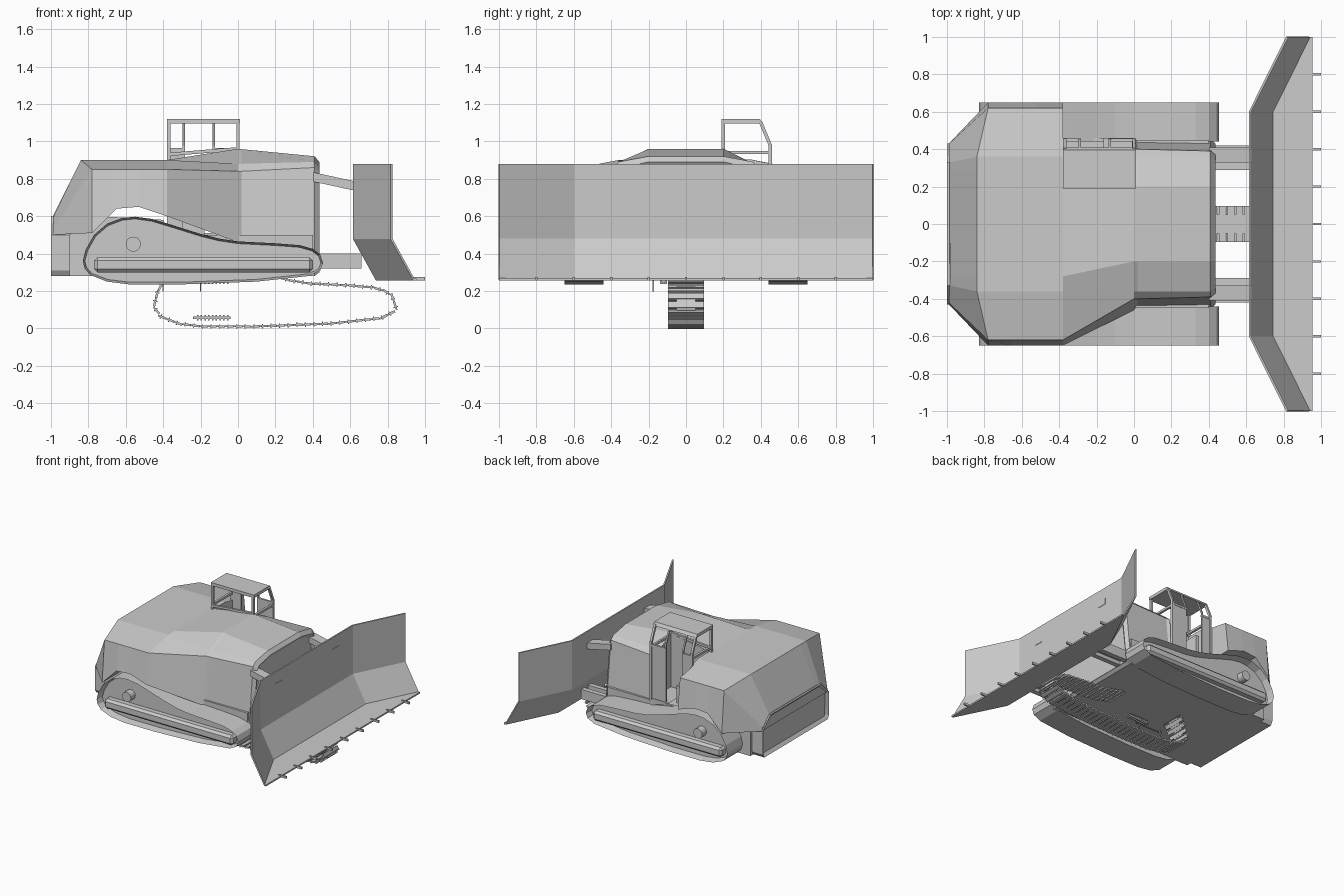
import bpy, bmesh, math
from mathutils import Vector, Matrix

if "Cube" in bpy.data.objects:
    bpy.data.objects.remove(bpy.data.objects["Cube"])

grey = bpy.data.materials.new("plain_grey")
grey.use_nodes = True
grey.diffuse_color = (0.6, 0.6, 0.6, 1)
grey.node_tree.nodes["Principled BSDF"].inputs["Base Color"].default_value = (0.6, 0.6, 0.6, 1)


def finish(name, bm):
    bmesh.ops.recalc_face_normals(bm, faces=bm.faces)
    mesh = bpy.data.meshes.new(name)
    bm.to_mesh(mesh)
    bm.free()
    mesh.materials.append(grey)
    obj = bpy.data.objects.new(name, mesh)
    bpy.context.collection.objects.link(obj)
    return obj


def add_box(bm, lo, hi):
    lo, hi = Vector(lo), Vector(hi)
    m = Matrix.Translation((lo + hi) / 2) @ Matrix.Diagonal((*(hi - lo), 1))
    bmesh.ops.create_cube(bm, size=1, matrix=m)


def box(name, lo, hi):
    bm = bmesh.new()
    add_box(bm, lo, hi)
    return finish(name, bm)


def add_bar(bm, a, b, w):
    # square bar between two points
    a, b = Vector(a), Vector(b)
    d = b - a
    m = Matrix.Translation((a + b) / 2) @ d.to_track_quat("Z", "Y").to_matrix().to_4x4()
    bmesh.ops.create_cube(bm, size=1, matrix=m @ Matrix.Diagonal((w, w, d.length + w * 0.6, 1)))


def loft(name, rings, inset=None):
    # closed rings joined by quads; inset = (ring index, thickness, depth)
    bm = bmesh.new()
    vs = [[bm.verts.new(p) for p in r] for r in rings]
    n = len(rings[0])
    for r0, r1 in zip(vs, vs[1:]):
        for i in range(n):
            bm.faces.new((r0[i], r0[(i + 1) % n], r1[(i + 1) % n], r1[i]))
    caps = [bm.faces.new(vs[0]), bm.faces.new(vs[-1])]
    bmesh.ops.recalc_face_normals(bm, faces=bm.faces)
    if inset:
        bmesh.ops.inset_region(bm, faces=[caps[inset[0]]], thickness=inset[1])
        bmesh.ops.translate(bm, verts=caps[inset[0]].verts, vec=inset[2])
    return finish(name, bm)


def both(half):
    # mirror a half section across the centre plane
    return half + [(x, -y, z) for x, y, z in reversed(half)]


# Upper body shell
low_rear = [(-.99, .43, .5), (-.99, .42, .53), (-.985, .33, .6), (-.985, .28, .61)]
deck = lambda x, xt, z: [(x, .65, z), (x, .62, .85), (xt, .36, .9), (xt, .28, .9)]
shell = loft("body_shell", [both(r) for r in (
    low_rear,
    deck(-.78, -.84, .51),
    deck(-.65, -.65, .64),
    deck(-.53, -.53, .65),
    deck(-.38, -.38, .6),
    [(0, .46, .46), (0, .4, .84), (0, .36, .88), (0, .2, .96)],
    [(.02, .46, .28), (.02, .4, .84), (.02, .36, .88), (.02, .2, .958)],
    [(.41, .455, .28), (.41, .39, .86), (.41, .36, .89), (.41, .2, .92)],
    [(.435, .43, .3), (.435, .37, .83), (.435, .34, .86), (.435, .2, .89)])],
    inset=(1, .03, (-.02, 0, 0)))

# Cab recess cut out of the left side
for i, (lo, hi) in enumerate((((-.38, .46, .3), (.01, .8, 1.1)),
                              ((-.36, .21, .52), (-.01, .7, 1.1)))):
    cutter = box(f"cab_cutter_{i}", lo, hi)
    cutter.hide_render = True
    cutter.hide_set(True)
    cutter.display_type = "WIRE"
    mod = shell.modifiers.new(f"cab_cut_{i}", "BOOLEAN")
    mod.operation, mod.solver, mod.object = "DIFFERENCE", "EXACT", cutter

# Lower hull and rear box with framed panel
side = [(-.9, .28), (-.9, .5), (-.75, .6), (-.4, .58), (-.36, .5), (.4, .5), (.4, .28)]
loft("lower_hull", [[(x, y, z) for x, z in side] for y in (-.45, .45)])
rear = both([(0, .41, .28), (0, .43, .31), (0, .43, .5), (0, .33, .6)])
loft("rear_box", [[(x, y, z) for _, y, z in rear] for x in (-1, -.8)],
     inset=(0, .03, (.02, 0, 0)))

# Side tracks
outline = [(-.83, .36), (-.815, .42), (-.77, .5), (-.7, .56), (-.62, .59), (-.55, .597),
           (-.46, .585), (-.36, .555), (-.2, .505), (-.1, .48), (0, .465), (.2, .455),
           (.33, .445), (.4, .425), (.44, .395), (.455, .35), (.44, .31), (.38, .28),
           (.1, .25), (-.3, .235), (-.58, .235), (-.7, .25), (-.79, .285), (-.82, .32)]
for tag, s in (("left", 1), ("right", -1)):
    loft(f"{tag}_track", [[(x, s * y, z) for x, z in outline] for y in (.44, .65)],
         inset=(1, .012, (0, -s * .06, 0)))
    rail = box(f"{tag}_track_rail", (-.77, min(s * .56, s * .648), .3),
               (.4, max(s * .56, s * .648), .38))
    bev = rail.modifiers.new("rounded_ends", "BEVEL")
    bev.width, bev.segments = .018, 1
    bm = bmesh.new()
    m = Matrix.Translation((-.56, s * .61, .45)) @ Matrix.Rotation(math.pi / 2, 4, "X")
    bmesh.ops.create_cone(bm, cap_ends=True, segments=16, radius1=.04, radius2=.04,
                          depth=.076, matrix=m)
    finish(f"{tag}_track_hub", bm)

# Centre chain: plates spaced evenly round the same outline, moved forward and down
path = [Vector((x + .385, 0, z - .225)) for x, z in outline]
legs = list(zip(path, path[1:] + path[:1]))
total = sum((b - a).length for a, b in legs)
count = 62
bm = bmesh.new()
for k in range(count):
    t = total * k / count
    for a, b in legs:
        if t <= (b - a).length:
            break
        t -= (b - a).length
    d = (b - a).normalized()
    m = Matrix.Translation(a + d * t) @ Matrix(
        (d, Vector((0, 1, 0)), d.cross(Vector((0, 1, 0))))).transposed().to_4x4()
    for off, size in ((0, (.036, .19, .012)), (.012, (.006, .19, .024)), (.022, (.014, .1, .008))):
        bmesh.ops.create_cube(bm, size=1, matrix=m @ Matrix.Translation((off, 0, 0))
                              @ Matrix.Diagonal((*size, 1)))
finish("centre_chain", bm)

# Small fittings under the hull
bm = bmesh.new()
for y, z in ((-.12, .25), (0, .057)):
    add_box(bm, (-.24, y - .012, z - .006), (-.04, y + .012, z + .006))
    for i in range(9):
        x = -.22 + i * .02
        add_box(bm, (x, y - .018, z - .014), (x + .008, y + .018, z + .014))
add_bar(bm, (-.4, -.175, .2), (-.4, -.175, .28), .006)
add_bar(bm, (-.2, -.175, .2), (-.2, -.175, .28), .006)
add_bar(bm, (-.42, -.175, .255), (-.16, -.175, .255), .006)
finish("underside_fittings", bm)

# Blade: bent sheet, swept forward at both wings, with flat cutting floor
t = .012
bm = bmesh.new()
rows = []
for y in (-1, -.6, .6, 1):
    x = .82 if abs(y) == 1 else .62
    rows.append([bm.verts.new(p) for p in (
        (x, y, .88), (x, y, .48), (x + .12, y, .262), (.955, y, .262))])
for r0, r1 in zip(rows, rows[1:]):
    for i in range(3):
        bm.faces.new((r0[i], r0[i + 1], r1[i + 1], r1[i]))
blade = finish("blade", bm)
sol = blade.modifiers.new("sheet_thickness", "SOLIDIFY")
sol.thickness, sol.offset = t, 0

# Teeth along the cutting edge
bm = bmesh.new()
for i in range(-4, 5):
    add_box(bm, (.93, i * .2 - .006, .256), (1, i * .2 + .006, .274))
finish("blade_teeth", bm)

# Push arms
for tag, s in (("left", 1), ("right", -1)):
    loft(f"{tag}_upper_arm", [[(x, s * y, z) for y, z in
         ((.33, top), (.41, top), (.41, top - .05), (.33, top - .05))]
         for x, top in ((.4, .835), (.63, .785))])
    bm = bmesh.new()
    for y in (.31, .4):
        add_box(bm, (.38, s * y - .02, .32), (.66, s * y + .02, .4))
    add_box(bm, (.38, s * .355 - .04, .35), (.66, s * .355 + .04, .365))
    finish(f"{tag}_lower_arm", bm)

# Cab roof, frame and seat
roof = [(.19, 1.095), (.19, 1.12), (.395, 1.12), (.41, 1.095)]
loft("cab_roof", [[(x, y, z) for y, z in roof] for x in (-.38, .012)])
bm = bmesh.new()
w = .018
for x in (-.37, 0):
    add_bar(bm, (x, .2, .88), (x, .2, 1.1), w)
    add_bar(bm, (x, .45, .5), (x, .45, .98), w)
    add_bar(bm, (x, .45, .98), (x, .4, 1.1), w)
    add_bar(bm, (x, .2, .94), (x, .45, .94), w)
for x in (-.29, -.13):
    add_bar(bm, (x, .45, .5), (x, .45, .98), .012)
    add_bar(bm, (x, .45, .98), (x, .4, 1.1), .012)
for a, b in ((-.37, -.29), (-.13, 0)):
    add_bar(bm, (a, .45, .955), (b, .45, .955), .016)
add_bar(bm, (-.37, .2, .93), (0, .2, .96), w)
add_bar(bm, (-.37, .45, .5), (0, .45, .5), w)
finish("cab_frame", bm)

# Lower side panels flanking the doorway
box("cab_rear_panel", (-.37, .445, .5), (-.29, .455, .95))
box("cab_front_panel", (-.13, .445, .5), (0, .455, .95))
bm = bmesh.new()
add_box(bm, (-.3, .26, .5), (-.18, .38, .64))
add_box(bm, (-.32, .26, .6), (-.29, .38, .82))
finish("cab_seat", bm)
